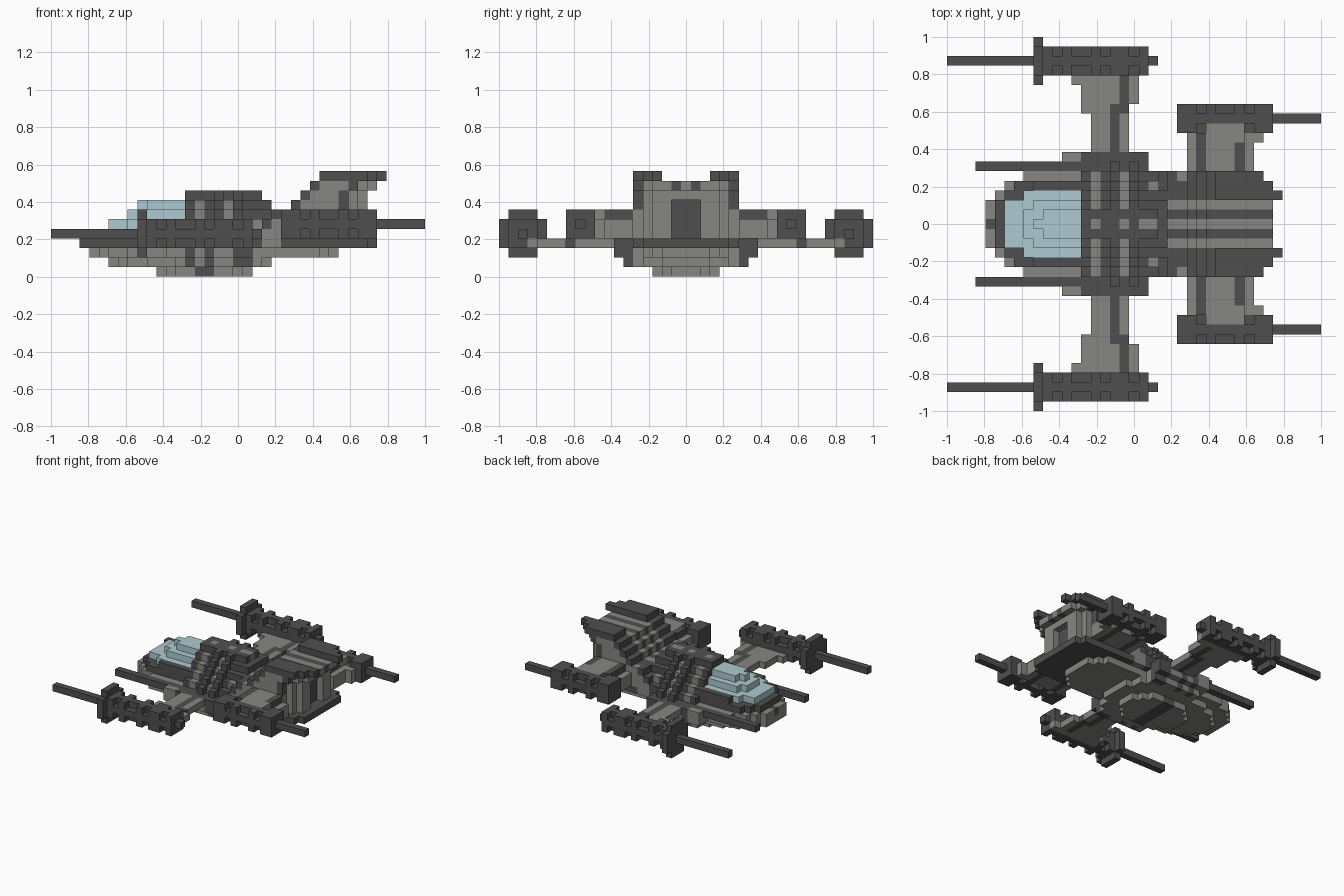
import bpy
import bmesh
from mathutils import Vector

if "Cube" in bpy.data.objects:
    bpy.data.objects.remove(bpy.data.objects["Cube"])

UNIT = 2 / 39
DARK, GREY, BLUE = range(3)


def make_material(name, rgb):
    mat = bpy.data.materials.new(name)
    mat.use_nodes = True
    colour = (*rgb, 1)
    mat.diffuse_color = colour
    mat.node_tree.nodes["Principled BSDF"].inputs["Base Color"].default_value = colour
    return mat


materials = [
    make_material("dark grey", (.078, .078, .078)),
    make_material("warm grey", (.24, .24, .22)),
    make_material("canopy blue", (.42, .59, .64)),
]

# Every block cell is stored once, so touching parts share no hidden faces.
cells = {}


def fill(part, colour, xs, ys, zs):
    """Fill a box of cells on both sides; ys counts outward from the centre."""
    for x in range(*xs):
        for y in range(*ys):
            for z in range(*zs):
                cells[x, y, z] = cells[x, -y, z] = (part, colour)


def carve(xs, ys, zs):
    for x in range(*xs):
        for y in range(*ys):
            for z in range(*zs):
                cells.pop((x, y, z), None)
                cells.pop((x, -y, z), None)


def tapered(part, colour, steps, z):
    """One layer made of (start, end, half width) strips."""
    for start, end, width in steps:
        fill(part, colour, (start, end), (0, width), (z, z + 1))


# Lower hull, layer by layer
tapered("keel", GREY, [(11, 21, 2), (12, 20, 3), (13, 19, 4)], 0)
fill("keel", DARK, (15, 17), (0, 4), (0, 1))
tapered("belly", GREY, [(6, 23, 2), (7, 23, 3), (8, 22, 4), (10, 22, 5), (13, 21, 7)], 1)
nose = [(4, 21, 3), (5, 21, 4), (6, 21, 5), (8, 21, 6), (12, 21, 8)]
tapered("hull", GREY, nose, 2)
tapered("hull", GREY, nose, 3)
tapered("hull", GREY, [(21, 30, 3), (21, 29, 4), (21, 28, 5)], 2)
fill("hull", DARK, (14, 21), (0, 8), (3, 4))
for x, end in ((14, 15), (16, 17), (19, 21)):
    fill("hull", DARK, (x, end), (6, 8), (2, 3))
    fill("belly", DARK, (x, end), (6, 7), (1, 2))
fill("hull", DARK, (4, 5), (0, 1), (3, 4))

# Dark rim and stepped canopy
tapered("cockpit_rim", DARK, [(5, 14, 3), (6, 14, 4), (7, 14, 5)], 4)
fill("cockpit_rim", DARK, (9, 14), (4, 5), (5, 6))
tapered("canopy", BLUE, [(6, 14, 3), (8, 14, 4)], 5)
tapered("canopy", BLUE, [(8, 14, 2), (9, 14, 3)], 6)
tapered("canopy", BLUE, [(9, 14, 1), (10, 14, 2)], 7)

# Middle hump with hoops over it
for z, width, end in ((4, 6, 23), (5, 5, 23), (6, 4, 23), (7, 3, 23), (8, 2, 22)):
    fill("hump", DARK, (14, end), (0, width), (z, z + 1))
    for x in (15, 18):
        if z < 8:
            fill("hump", GREY, (x, x + 1), (width - 1, width), (z, z + 1))
        else:
            fill("hump", GREY, (x, x + 1), (0, 1), (z, z + 1))
    for x in (17, 19):
        fill("hump_hoops", DARK, (x, x + 1), (width, width + 1), (z, z + 1))
fill("hump", GREY, (22, 23), (4, 6), (4, 5))
fill("hump", GREY, (21, 23), (3, 5), (5, 6))
fill("hump", GREY, (20, 22), (0, 1), (8, 9))

# Tail base and sloping engine block, its rear face stepped back at the sides
fill("tail_base", DARK, (21, 33), (0, 6), (3, 4))
fill("tail_base", DARK, (33, 34), (0, 5), (3, 4))
fill("tail_base", GREY, (22, 24), (4, 6), (3, 4))
for z, start in ((4, 22), (5, 22), (6, 23), (7, 25), (8, 26), (9, 27)):
    layer = (z, z + 1)
    for y in range(6):
        end = min(33, 36 - y) + (z == 9)
        fill("engine_block", GREY, (start, end), (y, y + 1), layer)
        if y in (1, 3, 4):
            fill("engine_block", DARK, (start, end - 1), (y, y + 1), layer)
    fill("engine_block", DARK, (start, start + 1), (3, 6), layer)
    if z > 6:
        fill("engine_block", DARK, (end - 1, end), (5, 6), layer)
    fill("engine_block", GREY, (22, 24), (4, 6), (4, 5))
fill("engine_block", DARK, (33, 34), (1, 2), (9, 10))
carve((32, 33), (0, 2), (4, 8))
fill("engine_nozzle", DARK, (31, 32), (0, 2), (4, 8))
for y, end in ((3, 35), (4, 34), (5, 33)):
    fill("tail_fins", DARK, (28, end), (y, y + 1), (10, 11))

# Wing struts with a dark stripe
fill("wing_struts", GREY, (15, 19), (8, 16), (3, 4))
fill("wing_struts", GREY, (14, 19), (12, 16), (3, 4))
fill("wing_struts", GREY, (18, 20), (13, 16), (3, 4))
fill("wing_struts", GREY, (13, 14), (15, 16), (3, 4))
fill("wing_struts", DARK, (17, 18), (8, 13), (3, 4))
fill("wing_struts", DARK, (18, 19), (12, 16), (3, 4))

# Rear pylons, narrowing upwards
for z, start, end in ((4, 25, 32), (5, 25, 32), (6, 26, 31)):
    fill("rear_pylons", GREY, (start, end), (6, 10), (z, z + 1))
fill("rear_pylons", GREY, (32, 33), (9, 10), (4, 6))
for x in (26, 30):
    fill("rear_pylons", DARK, (x, x + 1), (6, 10), (4, 7))


def cannon(part, body, y, z, gaps, barrel):
    """Square ribbed body centred on cell (y, z) with a thin barrel."""
    fill(part, DARK, body, (y - 1, y + 2), (z - 1, z + 2))
    for x in gaps:
        for dy in (-1, 1):
            for dz in (-1, 1):
                carve((x, x + 1), (y + dy, y + dy + 1), (z + dz, z + dz + 1))
    fill(part, DARK, barrel, (y, y + 1), (z, z + 1))


# Cannons: outer pair faces forward, rear pair faces back, inner pair is plain
cannon("outer_cannons", (10, 21), 17, 4, (11, 13, 14, 16, 19), (0, 22))
fill("outer_cannon_shields", DARK, (9, 10), (15, 20), (3, 6))
fill("outer_cannon_shields", DARK, (9, 10), (16, 19), (2, 7))
fill("wing_struts", GREY, (13, 21), (16, 17), (3, 4))
cannon("rear_cannons", (24, 34), 11, 5, (26, 28, 29, 31), (24, 39))
fill("rear_pylons", GREY, (27, 31), (9, 11), (6, 7))
fill("inner_cannons", DARK, (3, 14), (6, 7), (3, 4))


def build(part):
    """Make one object from the exposed cell faces of a part."""
    bm = bmesh.new()
    for (x, y, z), (owner, colour) in cells.items():
        if owner != part:
            continue
        centre = Vector((x + .5, y, z + .5))
        for axis in range(3):
            for sign in (-1, 1):
                normal = Vector((0, 0, 0))
                normal[axis] = sign
                if (x + int(normal.x), y + int(normal.y), z + int(normal.z)) in cells:
                    continue
                side = Vector((0, 0, 0))
                side[(axis + 1) % 3] = .5
                up = normal.cross(side)
                middle = centre + normal / 2
                corners = (middle - side - up, middle + side - up,
                           middle + side + up, middle - side + up)
                face = bm.faces.new([
                    bm.verts.new((p - Vector((19.5, 0, 0))) * UNIT) for p in corners])
                face.material_index = colour
    bmesh.ops.remove_doubles(bm, verts=bm.verts, dist=UNIT / 100)
    bmesh.ops.dissolve_limit(bm, angle_limit=.01, verts=bm.verts, edges=bm.edges,
                             delimit={"MATERIAL"})
    mesh = bpy.data.meshes.new(part)
    bm.to_mesh(mesh)
    bm.free()
    for mat in materials:
        mesh.materials.append(mat)
    bpy.context.collection.objects.link(bpy.data.objects.new(part, mesh))


for name in sorted({owner for owner, _ in cells.values()}):
    build(name)
